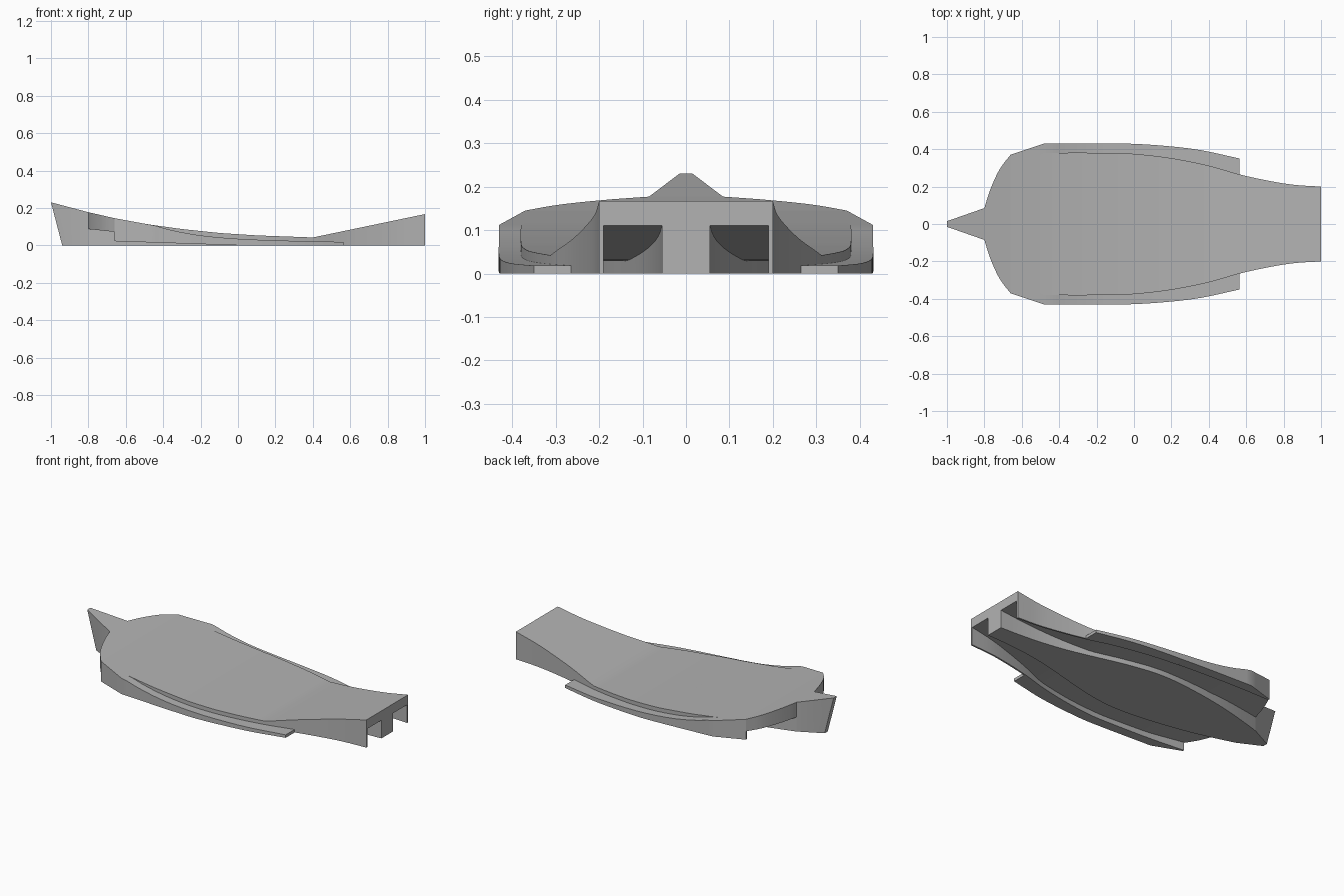
import bpy, bmesh

cube = bpy.data.objects.get("Cube")
if cube:
    bpy.data.objects.remove(cube, do_unlink=True)

grey = bpy.data.materials.new("plain grey")
grey.use_nodes = True
grey.diffuse_color = (0.45, 0.45, 0.45, 1)
grey.node_tree.nodes["Principled BSDF"].inputs["Base Color"].default_value = (0.45, 0.45, 0.45, 1)


def curve(points, smooth=True):
    """Function of x through the points, either smooth or straight between them."""
    n = len(points)
    slope = []
    for i in range(n):
        a, b = points[max(i - 1, 0)], points[min(i + 1, n - 1)]
        slope.append((b[1] - a[1]) / (b[0] - a[0]))

    def value(x):
        i = 0
        while i < n - 2 and x > points[i + 1][0]:
            i += 1
        (x0, y0), (x1, y1) = points[i], points[i + 1]
        h = x1 - x0
        t = min(max((x - x0) / h, 0), 1)
        if not smooth:
            return y0 + (y1 - y0) * t
        s = 1 - t
        return (y0 * (1 + 2 * t) * s * s + slope[i] * h * t * s * s
                + y1 * t * t * (3 - 2 * t) - slope[i + 1] * h * t * t * s)
    return value


# Heights along the length
top = curve([(-1, .23), (-.8, .177), (-.66, .145), (-.48, .112), (-.3, .087),
             (-.1, .066), (.1, .053), (.4, .042), (1, .167)], False)
ceiling = curve([(-.8, .087), (-.66, .072), (-.4, .047), (-.1, .033),
                 (.2, .029), (.42, .029), (1, .11)], False)
wall_foot = curve([(-.66, .022), (0, 0), (1, 0)], False)
flange_top = curve([(-.45, .107), (-.35, .08), (-.2, .053), (0, .035), (.25, .025), (.565, .018)])

# Half widths along the length
nose_lip = curve([(-.8, .085), (-.77, .18), (-.72, .29), (-.66, .37)])
deck = curve([(-.66, .37), (-.43, .38), (-.15, .38), (0, .375), (.2, .352), (.4, .312),
              (.565, .265), (.7, .235), (.85, .21), (1, .2)])
keel_wide = curve([(-1, .015), (-.8, .085), (-.5, .165), (-.2, .212), (0, .22), (.2, .19),
                   (.4, .14), (.55, .103), (.7, .077), (.85, .062), (1, .055)])
rim_straight = curve([(-.66, .37), (-.48, .43)], False)
rim_curved = curve([(-.48, .43), (-.05, .43), (.15, .419), (.35, .396), (.565, .35)])


def stations(start, end, count):
    return [start + (end - start) * i / count for i in range(count + 1)]


def loft(name, xs, section, rake=None):
    """Skin closed (y, z) sections along x, with capped ends."""
    bm = bmesh.new()
    rings = []
    for x in xs:
        rings.append([bm.verts.new((rake(x, z) if rake else x, y, z)) for y, z in section(x)])
    for a, b in zip(rings, rings[1:]):
        for j in range(len(a)):
            k = (j + 1) % len(a)
            bm.faces.new((a[j], a[k], b[k], b[j]))
    bm.faces.new(rings[0][::-1])
    bm.faces.new(rings[-1])
    bmesh.ops.remove_doubles(bm, verts=bm.verts, dist=.0002)
    bmesh.ops.recalc_face_normals(bm, faces=bm.faces)
    mesh = bpy.data.meshes.new(name)
    bm.to_mesh(mesh)
    bm.free()
    mesh.materials.append(grey)
    obj = bpy.data.objects.new(name, mesh)
    bpy.context.collection.objects.link(obj)
    bpy.ops.object.select_all(action='DESELECT')
    obj.select_set(True)
    bpy.context.view_layer.objects.active = obj
    bpy.ops.object.shade_smooth_by_angle(angle=.45)
    return obj


def mirrored(half):
    return half + [(-y, z) for y, z in reversed(half)]


# Front lip of the deck, spreading out from the nose
loft("deck_front_lip", stations(-.8, -.66, 10),
     lambda x: mirrored([(nose_lip(x), top(x)), (nose_lip(x), ceiling(x))]))


# Main deck with thin side walls hanging down around the tunnels
def deck_section(x):
    w = deck(x)
    return mirrored([(w, top(x)), (w, wall_foot(x)), (w - .01, wall_foot(x)), (w - .01, ceiling(x))])


loft("deck_and_side_walls", stations(-.66, .4, 26) + stations(.4, 1, 16)[1:], deck_section)

# Central keel, narrowing to both ends and dividing the tunnels
loft("keel", stations(-.8, 1, 45),
     lambda x: mirrored([(keel_wide(x), ceiling(x) + .004), (keel_wide(x), 0)]))

# Nose with a raked tip
nose_wide = curve([(-1, .015), (-.8, .085)], False)
loft("nose", [-1, -.9, -.8],
     lambda x: mirrored([(nose_wide(x), top(x)), (nose_wide(x), 0)]),
     lambda x, z: x + .06 * max(0, (-.8 - x) / .2) * (1 - z / top(x)))


# Side flanges, dropping away from the deck towards the rear
def flange_section(side):
    def section(x):
        outer = rim_straight(x) if x < -.48 else rim_curved(x)
        inner = deck(x) - .005
        high = top(x) if x < -.45 else min(top(x), flange_top(x))
        low = wall_foot(x)
        return [(side * y, z) for y, z in ((inner, high), (outer, high), (outer, low), (inner, low))]
    return section


for label, side in (("back", 1), ("front", -1)):
    loft(label + "_side_flange", stations(-.66, -.48, 4) + stations(-.48, .565, 30)[1:],
         flange_section(side))
